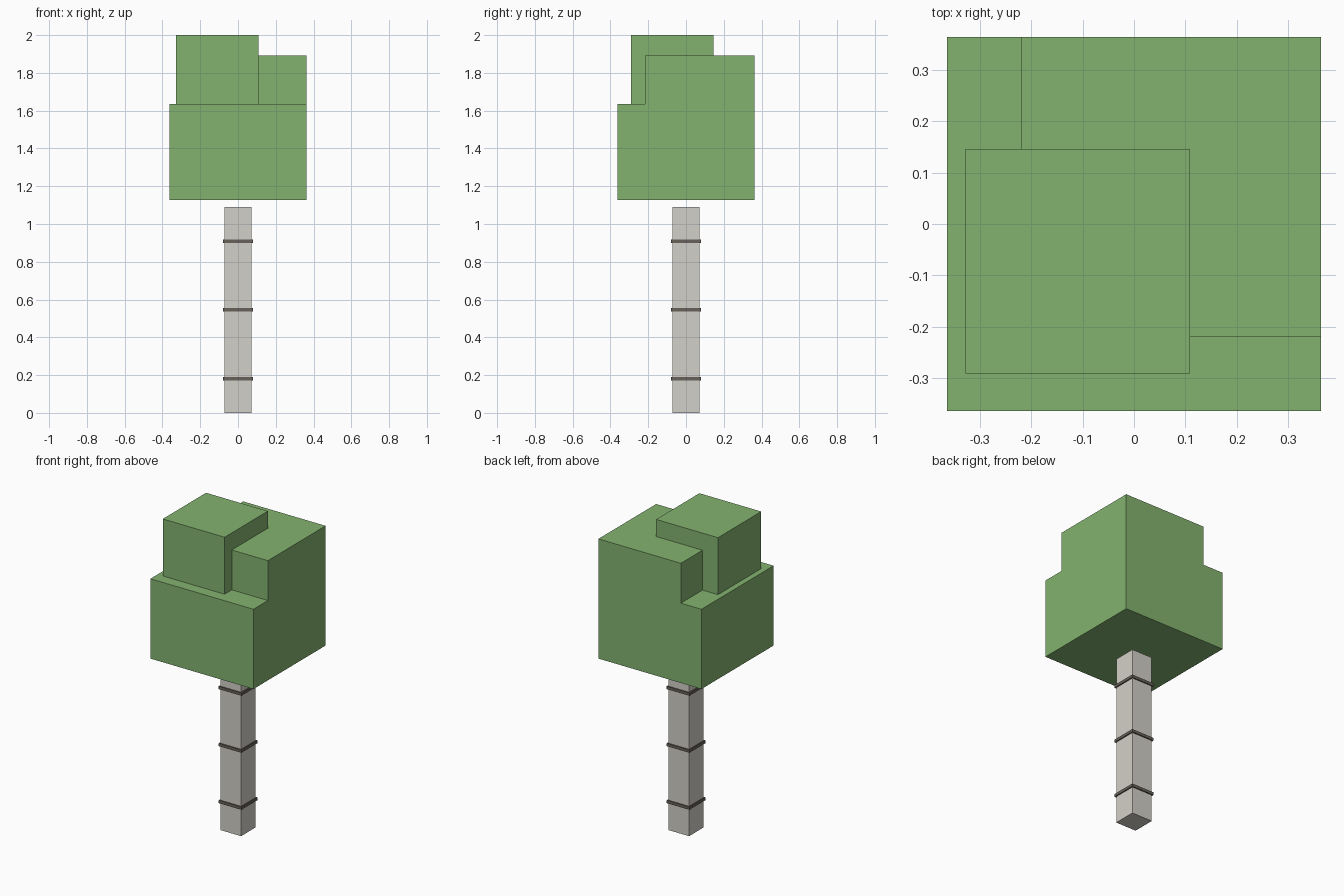
import bpy

if "Cube" in bpy.data.objects:
    bpy.data.objects.remove(bpy.data.objects["Cube"])

U = 2 / 55  # the model's block unit: 55 units tall


def material(name, rgb):
    m = bpy.data.materials.new(name)
    m.diffuse_color = (*rgb, 1)
    m.use_nodes = True
    m.node_tree.nodes["Principled BSDF"].inputs["Base Color"].default_value = m.diffuse_color
    return m


def box(name, lo, hi, mat):
    """Box between two corners given in block units."""
    centre = [(a + b) / 2 * U for a, b in zip(lo, hi)]
    bpy.ops.mesh.primitive_cube_add(size=1, location=centre)
    ob = bpy.context.object
    ob.name = name
    ob.scale = [(b - a) * U for a, b in zip(lo, hi)]
    bpy.ops.object.transform_apply(location=False, rotation=False, scale=True)
    ob.data.materials.append(mat)
    return ob


bark = material("pale_bark", (0.65, 0.63, 0.58))
dark = material("dark_bark", (0.14, 0.12, 0.10))
leaf = material("leaves", (0.23, 0.45, 0.16))

# Trunk with evenly spaced dark bands
box("trunk", (-2, -2, 0), (2, 2, 30), bark)
for i, z in enumerate((5, 15, 25), 1):
    box(f"bark_band_{i}", (-2.2, -2.2, z - 0.25), (2.2, 2.2, z + 0.25), dark)

# Foliage: main block with two offset blocks stacked on it
box("foliage_main", (-10, -10, 31), (10, 10, 45), leaf)
box("foliage_back", (-6, -6, 45), (10, 10, 52), leaf)
box("foliage_top", (-9, -8, 45), (3, 4, 55), leaf)
